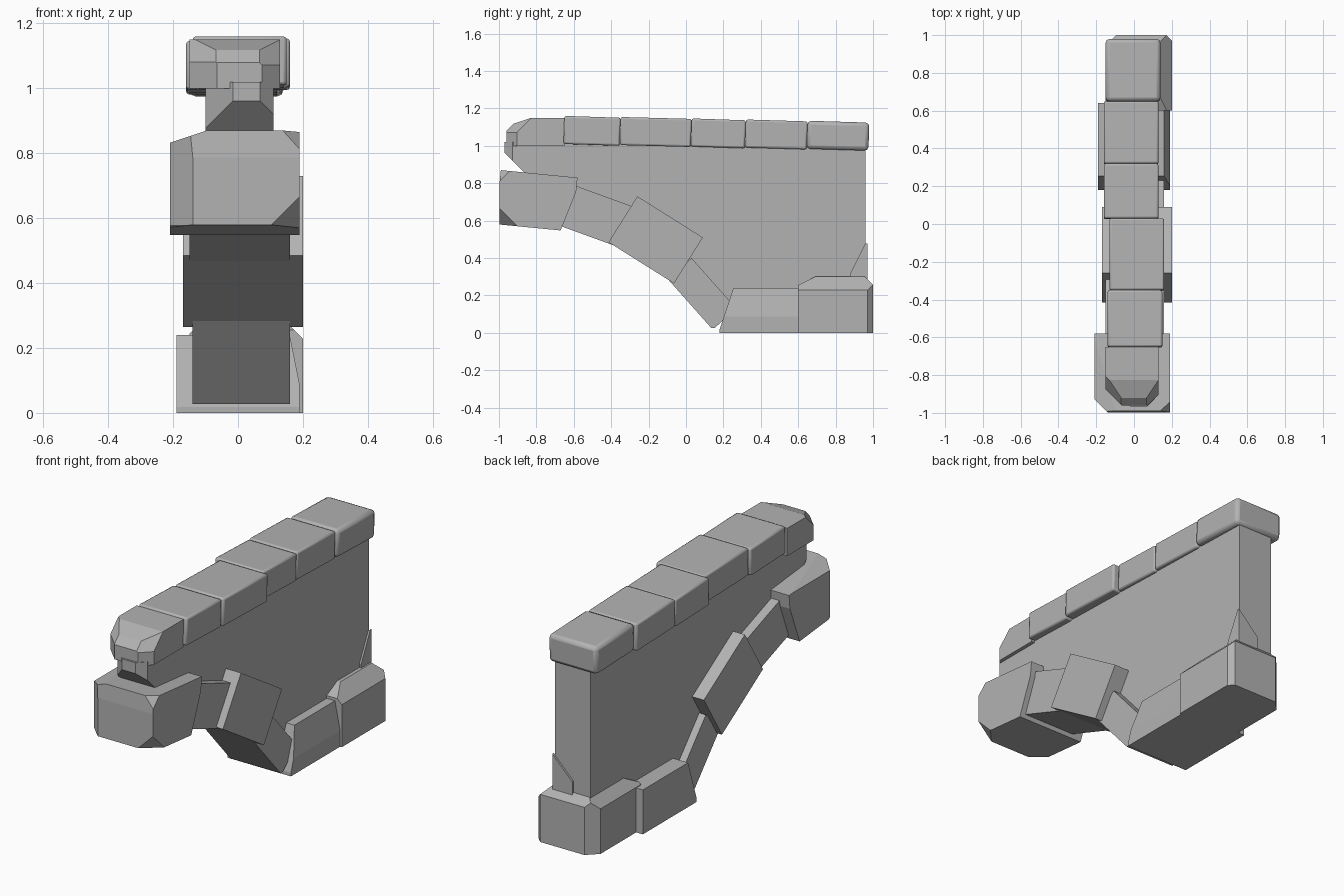
import bpy
import bmesh
import math
from mathutils import Vector

if "Cube" in bpy.data.objects:
    bpy.data.objects.remove(bpy.data.objects["Cube"])

LEFT, BACK, UP = Vector((1, 0, 0)), Vector((0, 1, 0)), Vector((0, 0, 1))
RIGHT, FRONT, DOWN = -LEFT, -BACK, -UP

grey_stone = bpy.data.materials.new("grey stone")
grey_stone.use_nodes = True
shade = (0.45, 0.45, 0.45, 1)
grey_stone.diffuse_color = shade
grey_stone.node_tree.nodes["Principled BSDF"].inputs["Base Color"].default_value = shade


def slab(outline, right, left):
    """Extrude a side outline of (y, z) points from x = right to x = left."""
    bm = bmesh.new()
    face = bm.faces.new([bm.verts.new((right, y, z)) for y, z in outline])
    result = bmesh.ops.extrude_face_region(bm, geom=[face])
    moved = [item for item in result["geom"] if isinstance(item, bmesh.types.BMVert)]
    bmesh.ops.translate(bm, vec=LEFT * (left - right), verts=moved)
    bmesh.ops.recalc_face_normals(bm, faces=bm.faces)
    return bm


def chip(bm, direction, amount):
    """Slice off whatever lies furthest out in one direction."""
    normal = direction.normalized()
    reach = max(vert.co.dot(normal) for vert in bm.verts)
    geometry = bm.verts[:] + bm.edges[:] + bm.faces[:]
    result = bmesh.ops.bisect_plane(bm, geom=geometry, plane_co=normal * (reach - amount),
                                    plane_no=normal, clear_outer=True)
    rim = [item for item in result["geom_cut"] if isinstance(item, bmesh.types.BMEdge)]
    bmesh.ops.edgeloop_fill(bm, edges=rim)


def finish(name, bm):
    bmesh.ops.recalc_face_normals(bm, faces=bm.faces)
    mesh = bpy.data.meshes.new(name)
    bm.to_mesh(mesh)
    bm.free()
    mesh.materials.append(grey_stone)
    part = bpy.data.objects.new(name, mesh)
    bpy.context.collection.objects.link(part)
    return part


def stone(name, start, end, depth, right, left, chips=()):
    """Block hanging below its top edge, which runs from start to end in (y, z)."""
    top_start, top_end = Vector(start), Vector(end)
    along = (top_end - top_start).normalized()
    drop = Vector((along.y, -along.x)) * depth
    bm = slab([top_start, top_end, top_end + drop, top_start + drop], right, left)
    for direction, amount in chips:
        chip(bm, direction, amount)
    return finish(name, bm)


def soften(part, width):
    """Round the edges of a part and shade it smoothly."""
    bevel = part.modifiers.new("rounded edges", 'BEVEL')
    bevel.width = width
    bevel.segments = 2
    bpy.ops.object.select_all(action='DESELECT')
    part.select_set(True)
    bpy.context.view_layer.objects.active = part
    bpy.ops.object.shade_smooth_by_angle(angle=math.radians(50))


# Thin wall between the coping and the arch
wall_outline = [(-0.85, 0.8), (-0.85, 1.02), (0.96, 1.02), (0.96, 0.1),
                (0.3, 0.1), (0.1, 0.2), (-0.1, 0.4), (-0.4, 0.6)]
finish("wall", slab(wall_outline, right=-0.1, left=0.11))

# Broken front end of the wall, and a shard at the foot of its back edge
stone("wall_nose", (-0.97, 1.02), (-0.8, 1.02), depth=0.2, right=-0.1, left=0.11,
      chips=[(FRONT + DOWN, 0.1), (FRONT + RIGHT, 0.06), (FRONT + LEFT, 0.03)])
stone("wall_shard", (0.88, 0.5), (0.97, 0.5), depth=0.25, right=0, left=0.12,
      chips=[(FRONT * 2 + UP, 0.08), (RIGHT + UP, 0.1)])

# Coping stones, laid end to end with small sideways offsets
joints = [-0.65, -0.35, 0.03, 0.32, 0.65, 0.98]
offsets = [0.01, 0.02, -0.01, -0.01, 0]
for number, offset in enumerate(offsets):
    front, back = joints[number], joints[number + 1]
    height = 1.16 - 0.02 * (front - joints[0])
    coping = stone(f"coping_{number + 1}", (front, height), (back, height - 0.01),
                   depth=0.15, right=offset - 0.15, left=offset + 0.14)
    is_last = number == len(offsets) - 1
    soften(coping, width=0.02 if is_last else 0.01)
stone("coping_end", (-0.96, 1.15), (joints[0], 1.15), depth=0.15, right=-0.15, left=0.13,
      chips=[(FRONT + UP, 0.05), (FRONT + UP * 3, 0.02),
             (FRONT + LEFT, 0.04), (FRONT + RIGHT, 0.06),
             (FRONT + UP + RIGHT, 0.03), (FRONT + UP + LEFT, 0.03)])

# Arch stones, from the crown down to the foot
stone("crown_stone", (-0.99, 0.87), (-0.58, 0.83), depth=0.29, right=-0.21, left=0.19,
      chips=[(FRONT, 0.02), (BACK * 5 + DOWN * 2, 0.06),
             (FRONT + LEFT + DOWN, 0.05), (FRONT + RIGHT + DOWN, 0.04),
             (FRONT + RIGHT, 0.05), (RIGHT + UP * 3, 0.03),
             (FRONT + LEFT + UP, 0.03)])
stone("arch_stone_upper", (-0.6, 0.79), (-0.27, 0.67), depth=0.23, right=-0.15, left=0.16)
stone("arch_stone_middle", (-0.26, 0.73), (0.09, 0.51), depth=0.29, right=-0.17, left=0.2)
stone("arch_stone_lower", (0.03, 0.4), (0.27, 0.13), depth=0.17, right=-0.14, left=0.16,
      chips=[(DOWN, 0.01)])

# Foot stones
stone("foot_stone_front", (0.18, 0.24), (0.64, 0.24), depth=0.24, right=-0.19, left=0.19,
      chips=[(FRONT * 3 + UP, 0.07), (LEFT * 5 + UP, 0.03)])
stone("foot_stone_back", (0.6, 0.3), (1, 0.3), depth=0.3, right=-0.15, left=0.2,
      chips=[(FRONT + UP * 2, 0.04), (BACK + UP, 0.03), (LEFT + UP, 0.05),
             (RIGHT + UP, 0.04), (LEFT + BACK, 0.02), (RIGHT + BACK, 0.04)])
